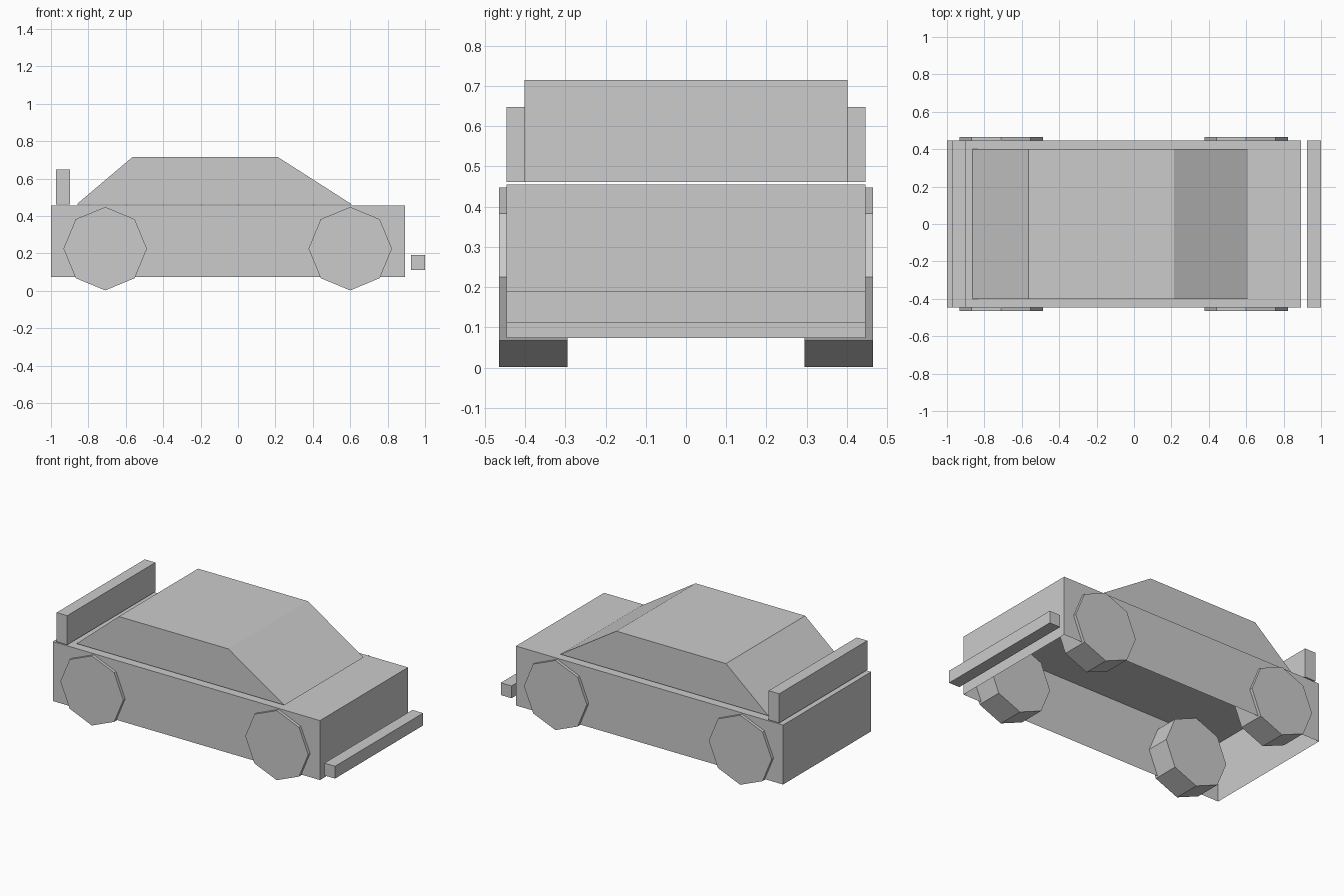
import bpy
import bmesh
from math import pi
from mathutils import Matrix

cube = bpy.data.objects.get("Cube")
if cube:
    bpy.data.objects.remove(cube, do_unlink=True)

# One plain grey for the whole car
grey = bpy.data.materials.new("plain_grey")
grey.use_nodes = True
colour = (0.6, 0.6, 0.6, 1)
grey.diffuse_color = colour
grey.node_tree.nodes["Principled BSDF"].inputs["Base Color"].default_value = colour


def finish(name, bm):
    mesh = bpy.data.meshes.new(name)
    bmesh.ops.recalc_face_normals(bm, faces=bm.faces)
    bm.to_mesh(mesh)
    bm.free()
    mesh.materials.append(grey)
    obj = bpy.data.objects.new(name, mesh)
    bpy.context.collection.objects.link(obj)
    return obj


def side_profile(name, points, half_width, open_bottom=False):
    """Extrude an x-z outline across the width of the car."""
    bm = bmesh.new()
    face = bm.faces.new([bm.verts.new((x, -half_width, z)) for x, z in points])
    result = bmesh.ops.extrude_face_region(bm, geom=[face], use_keep_orig=True)
    for v in result["geom"]:
        if isinstance(v, bmesh.types.BMVert):
            v.co.y = half_width
    if open_bottom:
        low = min(z for x, z in points) + 0.001
        bottom = [f for f in bm.faces if all(v.co.z < low for v in f.verts)]
        bmesh.ops.delete(bm, geom=bottom, context="FACES_ONLY")
    return finish(name, bm)


def box(name, x0, x1, z0, z1, half_width, open_bottom=False):
    outline = [(x0, z0), (x1, z0), (x1, z1), (x0, z1)]
    return side_profile(name, outline, half_width, open_bottom)


def wheel(name, x, y):
    """Eight-sided wheel standing on a corner."""
    bm = bmesh.new()
    place = Matrix.Translation((x, y, 0.225)) @ Matrix.Rotation(pi / 2, 4, "X")
    bmesh.ops.create_cone(bm, cap_ends=True, segments=8, radius1=0.223,
                          radius2=0.223, depth=0.17, matrix=place)
    return finish(name, bm)


# Hollow lower shell, open underneath
box("body", -1.0, 0.893, 0.074, 0.455, 0.446, open_bottom=True)

# Sloped cabin just above the shell
side_profile("cabin", [(-0.864, 0.461), (0.61, 0.461), (0.213, 0.715), (-0.564, 0.715)], 0.401)

# Upright tail wing and detached bumper bar
box("spoiler", -0.973, -0.898, 0.461, 0.648, 0.446)
box("bumper", 0.924, 1.0, 0.112, 0.191, 0.446)

# Wheels at the four corners
for end, x in (("front", 0.6), ("rear", -0.71)):
    for side, sign in (("left", 1), ("right", -1)):
        wheel(f"{end}_{side}_wheel", x, sign * 0.38)
